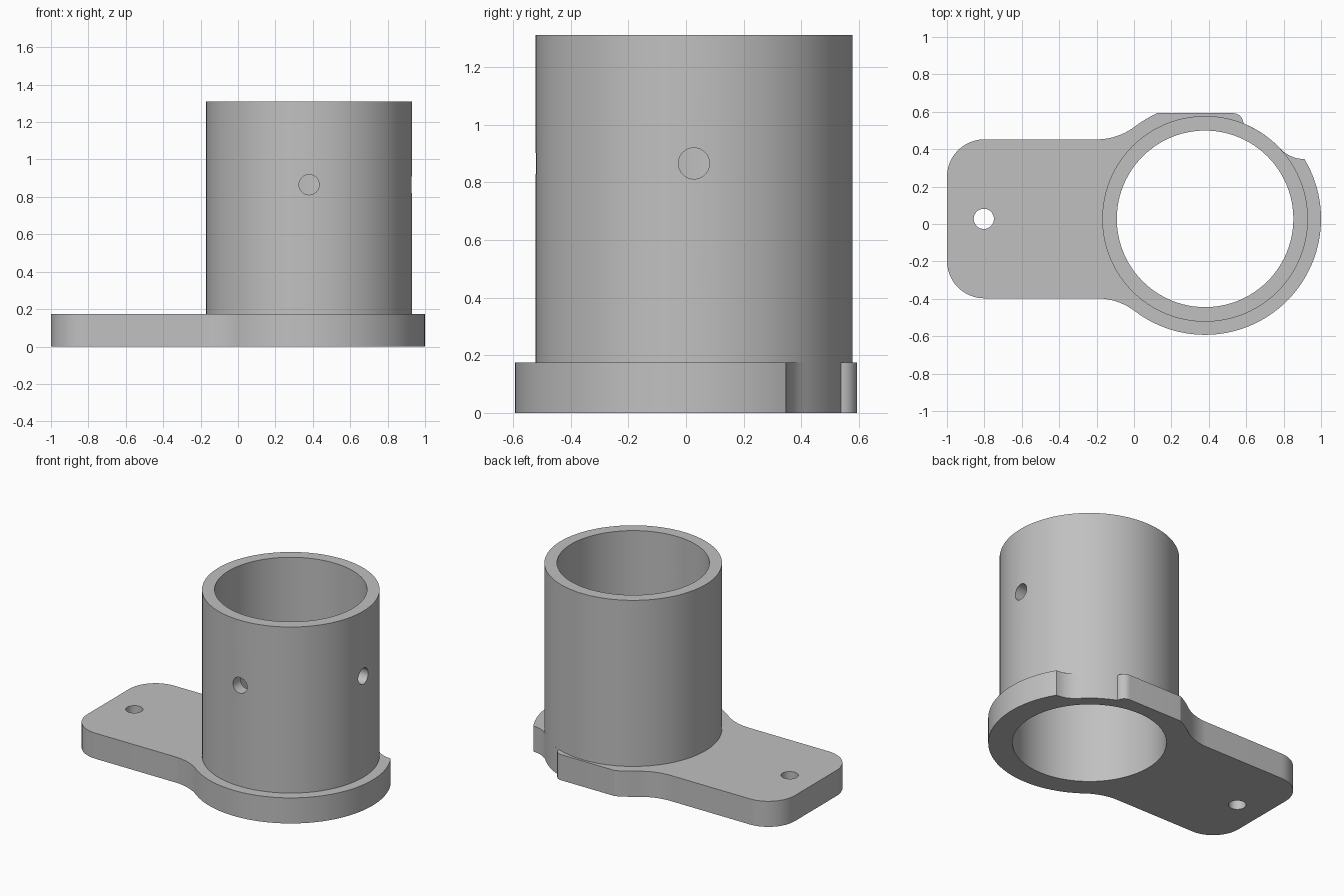
import bpy
import bmesh
from math import sin, cos, pi, sqrt, atan2, radians
from mathutils import Vector

if "Cube" in bpy.data.objects:
    bpy.data.objects.remove(bpy.data.objects["Cube"], do_unlink=True)

# Main dimensions
CX, CY = 0.38, 0.0275              # tube axis
R_FLANGE, R_TUBE, R_BORE = 0.62, 0.55, 0.472
PLATE_H, TOP = 0.175, 1.31
ARM_HALF, ARM_CORNER, ARM_END = 0.425, 0.2, -1.0
R_HOLE, PIN_Z = 0.054, 0.865

grey = bpy.data.materials.new("plain grey")
grey.use_nodes = True
colour = (0.53, 0.53, 0.53, 1)
grey.diffuse_color = colour
grey.node_tree.nodes["Principled BSDF"].inputs["Base Color"].default_value = colour


def arc(x, y, r, a0, a1, n):
    """Points along an arc, angles in radians."""
    return [(x + r * cos(a0 + (a1 - a0) * i / n),
             y + r * sin(a0 + (a1 - a0) * i / n)) for i in range(n + 1)]


def prism(name, outline, z0, z1):
    """Extrude a closed outline upward."""
    bm = bmesh.new()
    face = bm.faces.new([bm.verts.new((x, y, z0)) for x, y in outline])
    new = bmesh.ops.extrude_face_region(bm, geom=[face])["geom"]
    bmesh.ops.translate(bm, vec=(0, 0, z1 - z0),
                        verts=[v for v in new if isinstance(v, bmesh.types.BMVert)])
    bmesh.ops.recalc_face_normals(bm, faces=bm.faces)
    mesh = bpy.data.meshes.new(name)
    bm.to_mesh(mesh)
    bm.free()
    obj = bpy.data.objects.new(name, mesh)
    bpy.context.collection.objects.link(obj)
    mesh.materials.append(grey)
    return obj


def drill(obj, start, end, r, sides):
    """Cut a round hole between two points."""
    start, end = Vector(start), Vector(end)
    axis = end - start
    bpy.ops.mesh.primitive_cylinder_add(
        vertices=sides, radius=r, depth=axis.length, location=(start + end) / 2,
        rotation=axis.to_track_quat('Z', 'Y').to_euler())
    cutter = bpy.context.object
    cutter.hide_render = True
    cutter.data.materials.append(grey)
    bpy.context.view_layer.update()
    mod = obj.modifiers.new("hole", 'BOOLEAN')
    mod.operation, mod.solver, mod.object = 'DIFFERENCE', 'EXACT', cutter
    bpy.context.view_layer.objects.active = obj
    bpy.ops.object.modifier_apply(modifier=mod.name)
    bpy.data.objects.remove(cutter, do_unlink=True)


def smooth(obj):
    bpy.ops.object.select_all(action='DESELECT')
    obj.select_set(True)
    bpy.context.view_layer.objects.active = obj
    bpy.ops.object.shade_smooth_by_angle(angle=radians(25))


# Arm edge: rounded end corner, then a hollow fillet tangent to the flange
dx = CX + 0.2
fillet = ((dx ** 2 + ARM_HALF ** 2 - R_FLANGE ** 2)
          / (2 * (R_FLANGE - ARM_HALF)))
join = atan2(ARM_HALF + fillet, -dx)      # flange angle where the fillet ends
corner = arc(ARM_END + ARM_CORNER, CY + ARM_HALF - ARM_CORNER, ARM_CORNER, pi, pi / 2, 12)
neck = arc(CX - dx, CY + ARM_HALF + fillet, fillet, -pi / 2, join - pi, 12)
back_edge = corner + neck
front_edge = [(x, 2 * CY - y) for x, y in reversed(back_edge)]

# Flange edge: flat back, notch down to the tube wall, then the round front
flat_y = 0.5925
flat_angle = pi - atan2(flat_y - CY, sqrt(R_FLANGE ** 2 - (flat_y - CY) ** 2))
flange_back = arc(CX, CY, R_FLANGE, join, flat_angle, 8)[1:]
notch_nose = arc(0.53, flat_y - 0.055, 0.055, pi / 2, 0, 8)


def tube_angle(y):
    return atan2(y - CY, sqrt(R_TUBE ** 2 - (y - CY) ** 2))


notch_floor = arc(CX, CY, R_TUBE, tube_angle(0.535), tube_angle(0.40), 12)
notch_run = arc(0.911, 0.523, 0.176, radians(-135.7), -pi / 2, 8)[1:]
end_angle = atan2(0.347 - CY, 0.911 - CX)
flange_front = arc(CX, CY, R_FLANGE, end_angle, -join, 56)[1:-1]

plate = prism("base_plate", back_edge + flange_back + notch_nose + notch_floor
              + notch_run + flange_front + front_edge, 0, PLATE_H)
drill(plate, (CX, CY, -0.1), (CX, CY, 0.4), R_BORE, 96)
drill(plate, (-0.803, CY, -0.1), (-0.803, CY, 0.4), R_HOLE, 32)
smooth(plate)

# Upright tube with pin holes in the front and the outer side
tube = prism("upright_tube", arc(CX, CY, R_TUBE, 0, 2 * pi, 96)[:-1], PLATE_H, TOP)
drill(tube, (CX, CY, 0), (CX, CY, 1.6), R_BORE, 96)
drill(tube, (CX, CY, PIN_Z), (CX, CY - 0.8, PIN_Z), R_HOLE, 32)
drill(tube, (CX, CY, PIN_Z), (CX + 0.8, CY, PIN_Z), R_HOLE, 32)
smooth(tube)
